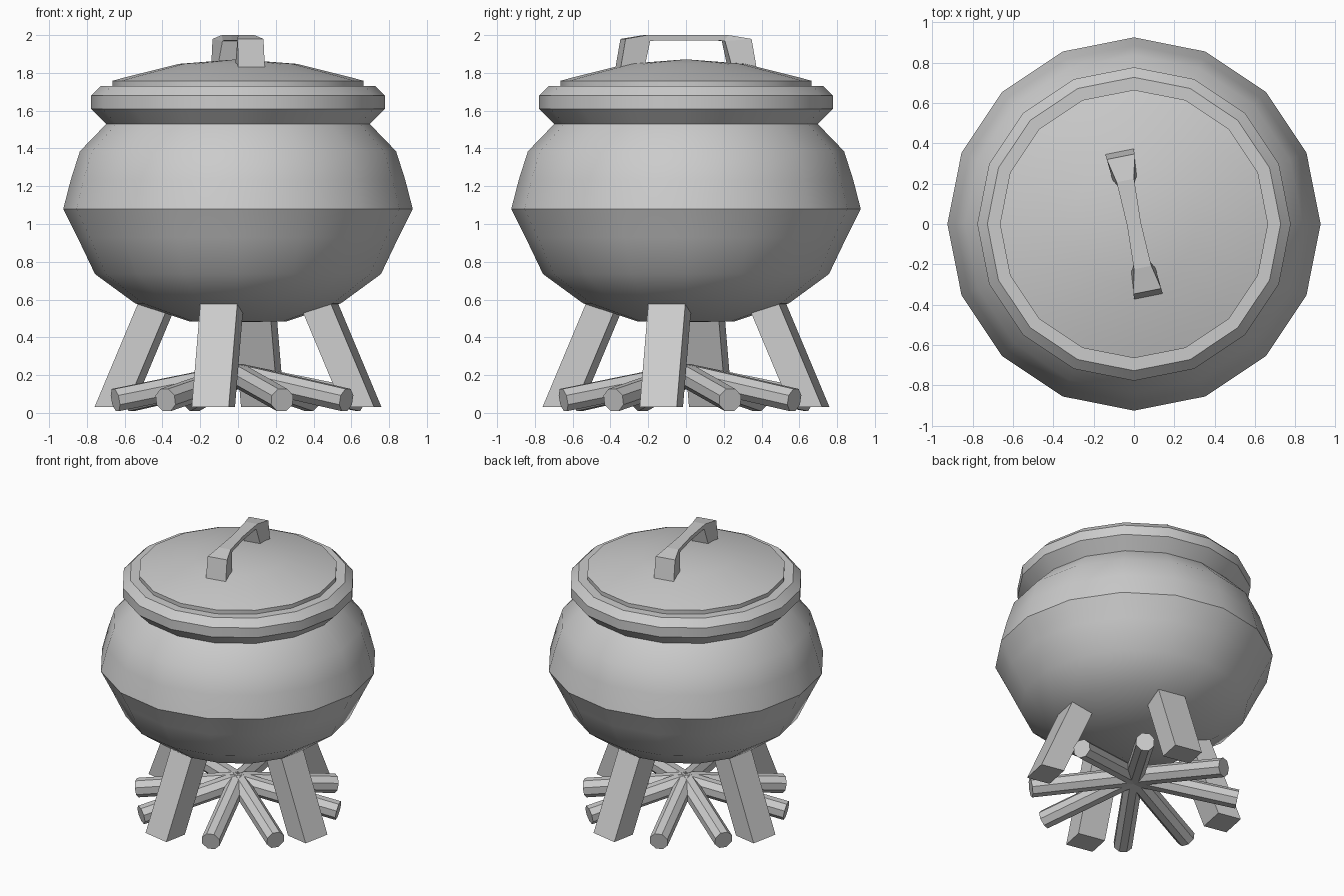
import bpy, bmesh, math
from mathutils import Matrix, Vector

if "Cube" in bpy.data.objects:
    bpy.data.objects.remove(bpy.data.objects["Cube"])

SIDES = 16
TWIST = math.radians(11.25)


def finish(name, bm, smooth=None):
    bmesh.ops.recalc_face_normals(bm, faces=bm.faces)
    mesh = bpy.data.meshes.new(name)
    bm.to_mesh(mesh)
    bm.free()
    ob = bpy.data.objects.new(name, mesh)
    bpy.context.collection.objects.link(ob)
    if smooth:
        bpy.ops.object.select_all(action='DESELECT')
        ob.select_set(True)
        bpy.context.view_layer.objects.active = ob
        bpy.ops.object.shade_smooth_by_angle(angle=math.radians(smooth))
    return ob


def loft(bm, rings):
    """Bridge successive vertex rings and cap both ends."""
    rows = [[bm.verts.new(p) for p in r] for r in rings]
    n = len(rows[0])
    for a, b in zip(rows, rows[1:]):
        for i in range(n):
            j = (i + 1) % n
            bm.faces.new((a[i], a[j], b[j], b[i]))
    bm.faces.new(rows[0])
    bm.faces.new(rows[-1])


def lathe(name, profile, smooth):
    bm = bmesh.new()
    loft(bm, [[(r * math.cos(math.tau * i / SIDES), r * math.sin(math.tau * i / SIDES), z)
               for i in range(SIDES)] for r, z in profile])
    # collapse near-zero rings into poles
    bmesh.ops.remove_doubles(bm, verts=bm.verts, dist=0.002)
    return finish(name, bm, smooth)


# Pot belly with flared rim
lathe("pot_body", [(0.001, 0.48), (0.26, 0.485), (0.545, 0.58), (0.757, 0.735),
                   (0.85, 0.93), (0.925, 1.08), (0.885, 1.235), (0.837, 1.385),
                   (0.697, 1.53), (0.777, 1.61), (0.777, 1.68), (0.727, 1.73),
                   (0.62, 1.73)], 35)

# Domed lid
lathe("lid", [(0.62, 1.72), (0.665, 1.725), (0.665, 1.758), (0.60, 1.776),
              (0.31, 1.848), (0.001, 1.872)], 30)

# Lid handle: (outer y, z, half width), (inner y, z, half width)
half = [((0.367, 1.825, 0.072), (0.235, 1.835, 0.062)),
        ((0.340, 1.980, 0.070), (0.202, 1.968, 0.044)),
        ((0.220, 2.000, 0.044), (0.198, 1.970, 0.042)),
        ((0.0, 2.000, 0.035), (0.0, 1.972, 0.035))]
full = [(s, 1) for s in half] + [(s, -1) for s in reversed(half[:-1])]
bm = bmesh.new()
loft(bm, [[(-o[2], k * o[0], o[1]), (o[2], k * o[0], o[1]),
           (i[2], k * i[0], i[1]), (-i[2], k * i[0], i[1])] for (o, i), k in full])
bm.transform(Matrix.Rotation(TWIST, 4, 'Z'))
finish("lid_handle", bm)

# Four splayed legs with level ends
for k in range(4):
    bm = bmesh.new()
    loft(bm, [[(r1, -0.1, z), (r1, 0.1, z), (r0, 0.1, z), (r0, -0.1, z)]
              for r0, r1, z in ((0.585, 0.755, 0.03), (0.35, 0.52, 0.58))])
    bm.transform(Matrix.Rotation(-math.pi / 2 - TWIST + k * math.pi / 2, 4, 'Z'))
    finish(f"leg_{k + 1}", bm)

# Eight firewood logs leaning together in the middle
for k in range(4):
    for n, a in enumerate((-33.8, 19.8)):
        ang = math.radians(a - 90 + 90 * k)
        end = Vector((0.69 * math.cos(ang), 0.69 * math.sin(ang), 0.068))
        axis = end - Vector((0, 0, 0.2))
        bm = bmesh.new()
        bmesh.ops.create_cone(bm, cap_ends=True, segments=8, radius1=0.065, radius2=0.065,
                              depth=axis.length,
                              matrix=Matrix.Rotation(math.pi / 8, 4, 'Z'))
        rot = axis.to_track_quat('Z', 'Y').to_matrix().to_4x4()
        bm.transform(Matrix.Translation(end - axis / 2) @ rot)
        finish(f"log_{2 * k + n + 1}", bm)
